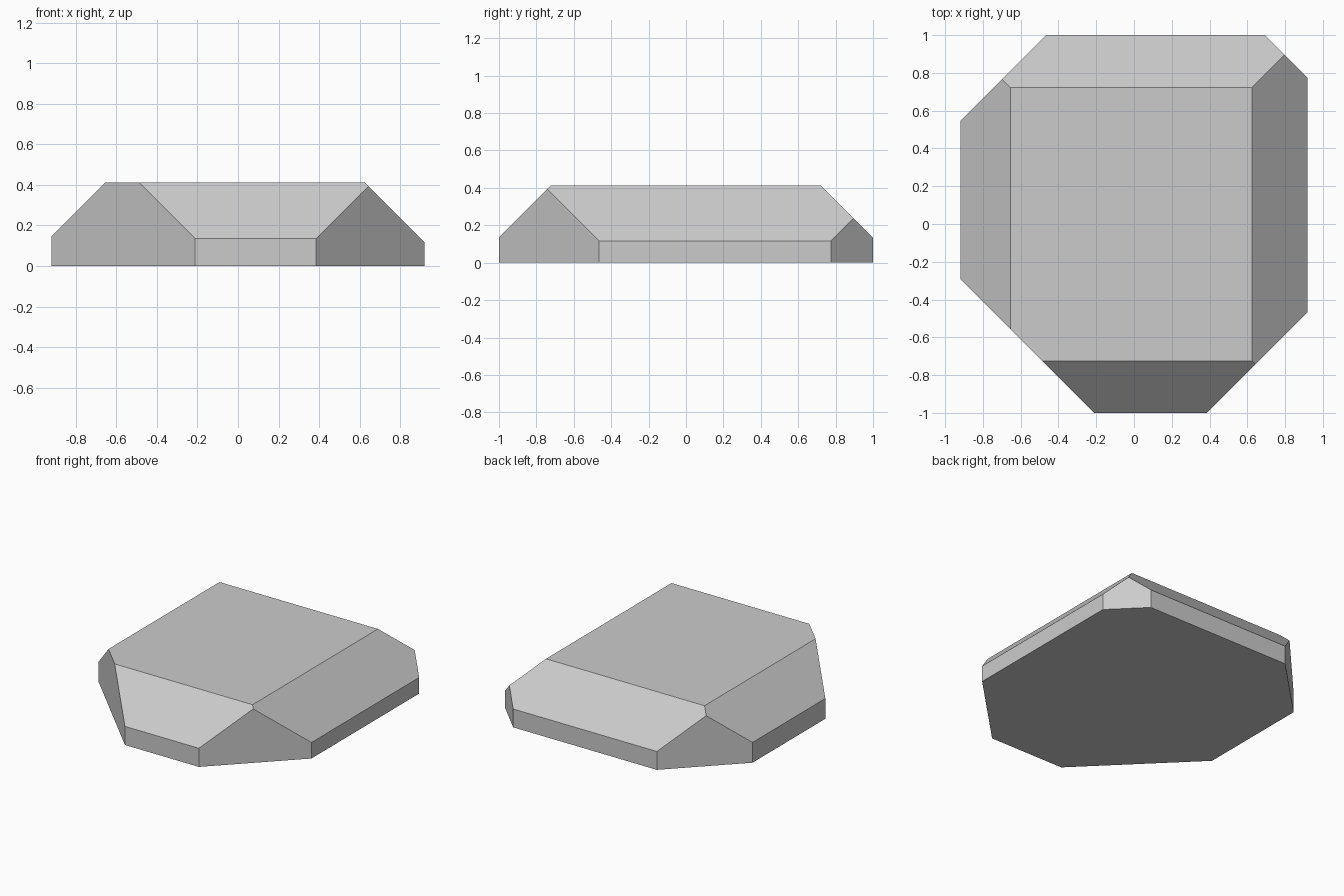
import bpy, bmesh
from mathutils import Vector

if "Cube" in bpy.data.objects:
    bpy.data.objects.remove(bpy.data.objects["Cube"])

W, D, H = 0.919, 1.0, 0.412   # half width, half depth, height

# Base block
bm = bmesh.new()
bmesh.ops.create_cube(bm, size=1)
bmesh.ops.scale(bm, vec=(2 * W, 2 * D, H), verts=bm.verts)
bmesh.ops.translate(bm, vec=(0, 0, H / 2), verts=bm.verts)


def cut(normal, offset):
    """Slice away everything where normal . point > offset and cap the cut."""
    n = Vector(normal)
    res = bmesh.ops.bisect_plane(
        bm, geom=bm.verts[:] + bm.edges[:] + bm.faces[:], dist=1e-5,
        plane_co=n * (offset / n.length_squared), plane_no=n, clear_outer=True)
    edges = [g for g in res["geom_cut"] if isinstance(g, bmesh.types.BMEdge)]
    bmesh.ops.contextual_create(bm, geom=edges)


# 45 degree cuts: four upright corners, then the four top edges
for normal, offset in [
    ((-1, 1, 0), 1.465), ((1, 1, 0), 1.694),
    ((1, -1, 0), 1.385), ((-1, -1, 0), 1.212),
    ((-1, 0, 1), 1.067), ((1, 0, 1), 1.036),
    ((0, 1, 1), 1.134), ((0, -1, 1), 1.136),
]:
    cut(normal, offset)

bmesh.ops.recalc_face_normals(bm, faces=bm.faces)
mesh = bpy.data.meshes.new("faceted_slab")
bm.to_mesh(mesh)
bm.free()
slab = bpy.data.objects.new("faceted_slab", mesh)
bpy.context.collection.objects.link(slab)
